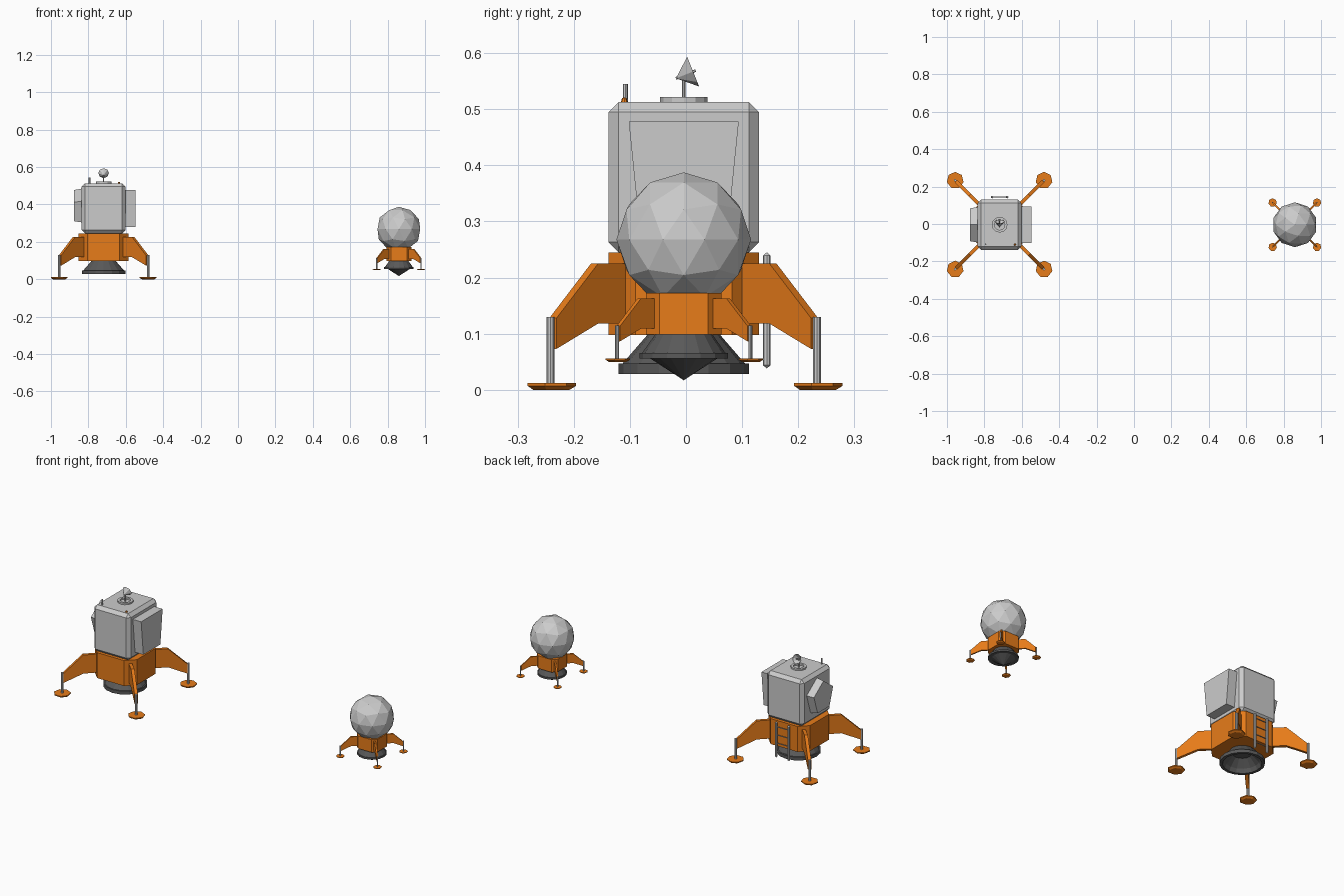
import bpy, bmesh, math
from mathutils import Vector, Matrix

if "Cube" in bpy.data.objects:
    bpy.data.objects.remove(bpy.data.objects["Cube"])


def material(name, rgb):
    m = bpy.data.materials.new(name)
    m.diffuse_color = (*rgb, 1)
    m.use_nodes = True
    m.node_tree.nodes["Principled BSDF"].inputs["Base Color"].default_value = m.diffuse_color
    return m


ORANGE = material("orange", (0.8, 0.2, 0.01))
DARK = material("dark_grey", (0.1, 0.1, 0.1))


def finish(bm, name, base, mat=None, fix=True):
    """base = (centre, scale) of the lander the part belongs to."""
    if fix:
        bmesh.ops.recalc_face_normals(bm, faces=bm.faces)
    me = bpy.data.meshes.new(name)
    bm.to_mesh(me)
    bm.free()
    ob = bpy.data.objects.new(name, me)
    bpy.context.collection.objects.link(ob)
    ob.location, s = base
    ob.scale = (s, s, s)
    if mat:
        me.materials.append(mat)
    return ob


def lathe(name, base, profile, n, mat=None, at=(0, 0, 0), tilt=None, close=False):
    """Spin (r, z) points round z; first vertex points to +y."""
    bm = bmesh.new()
    rings = []
    for r, z in profile:
        if r == 0:
            rings.append([bm.verts.new((0, 0, z))] * n)
        else:
            rings.append([bm.verts.new((r * math.sin(2 * math.pi * i / n),
                                        r * math.cos(2 * math.pi * i / n), z)) for i in range(n)])
    pairs = list(zip(rings, rings[1:])) + ([(rings[-1], rings[0])] if close else [])
    for a, b in pairs:
        for i in range(n):
            j = (i + 1) % n
            bm.faces.new(dict.fromkeys((a[i], a[j], b[j], b[i])))
    if tilt:
        bmesh.ops.transform(bm, matrix=tilt, verts=bm.verts)
    bmesh.ops.translate(bm, vec=at, verts=bm.verts)
    return finish(bm, name, base, mat)


def rod(name, base, a, b, r, n=8, mat=None):
    d = Vector(b) - Vector(a)
    tilt = d.to_track_quat('Z', 'Y').to_matrix().to_4x4()
    return lathe(name, base, [(0, 0), (r, 0), (r, d.length), (0, d.length)], n, mat, a, tilt)


def prism(name, base, pts, vec, mat=None, taper=1.0, turn=0):
    """Extrude a flat polygon along vec, optionally tapering the far end."""
    bm = bmesh.new()
    f = bm.faces.new([bm.verts.new(p) for p in pts])
    res = bmesh.ops.extrude_face_region(bm, geom=[f], use_keep_orig=True)
    far = [v for v in res["geom"] if isinstance(v, bmesh.types.BMVert)]
    mid = sum((v.co for v in far), Vector()) / len(far)
    for v in far:
        v.co = mid + (v.co - mid) * taper + Vector(vec)
    bmesh.ops.rotate(bm, matrix=Matrix.Rotation(turn, 3, 'Z'), verts=bm.verts)
    return finish(bm, name, base, mat)


def landing_stage(prefix, base):
    # chamfered square body
    h, c = 0.134, 0.086
    octagon = [(h, -c), (h, c), (c, h), (-c, h), (-h, c), (-h, -c), (-c, -h), (c, -h)]
    prism(prefix + "_descent_body", base, [(x, y, 0.098) for x, y in octagon], (0, 0, 0.147), ORANGE)
    # four legs on the diagonals
    side = [(0.105, 0.225), (0.159, 0.225), (0.233, 0.128), (0.233, 0.073), (0.159, 0.118), (0.105, 0.118)]
    t, off = 0.018, 0.2375
    for k in range(4):
        turn = math.radians(45 + 90 * k)
        prism(f"{prefix}_leg_{k}", base, [(d * math.sqrt(2), -t / 2, z) for d, z in side],
              (0, t, 0), ORANGE, turn=turn)
        x = off * (1 if k in (0, 3) else -1)
        y = off * (1 if k in (0, 1) else -1)
        rod(f"{prefix}_strut_{k}", base, (x, y, 0.01), (x, y, 0.13), 0.0068)
        lathe(f"{prefix}_foot_pad_{k}", base,
              [(0, 0), (0.034, 0), (0.0455, 0.007), (0.0455, 0.012), (0, 0.012)], 7, ORANGE, at=(x, y, 0))


big = ((-0.7185, -0.004, 0), 1.0)
small = ((0.86, -0.004, 0.05), 0.5)
landing_stage("large", big)
landing_stage("small", small)

# ---- large lander ----
# cabin with bevelled edges
bm = bmesh.new()
bmesh.ops.create_cube(bm, size=1, matrix=Matrix.Translation((0, 0, 0.379)) @ Matrix.Diagonal((0.234, 0.268, 0.268, 1)))
bmesh.ops.bevel(bm, geom=bm.edges[:], offset=0.018, segments=1, affect='EDGES')
finish(bm, "cabin", big)

# side panels
prism("right_side_panel", big,
      [(0.115, -0.098, 0.478), (0.115, 0.098, 0.478), (0.115, 0.078, 0.28), (0.115, -0.078, 0.28)],
      (0.055, 0, 0))
prism("left_side_panel", big,
      [(-0.115, 0.1 * math.sin(i * math.tau / 5), 0.385 + 0.1 * math.cos(i * math.tau / 5)) for i in range(5)],
      (-0.044, 0, 0), taper=0.92)

# hollow engine bell
lathe("large_engine_bell", big,
      [(0, 0.1), (0.063, 0.1), (0.109, 0.047), (0.116, 0.047), (0.116, 0.028), (0.1, 0.028),
       (0.09, 0.05), (0.05, 0.088), (0, 0.088)], 16, DARK)

# roof hatch ring, mast and dish
lathe("hatch_ring", big, [(0.042, 0.51), (0.042, 0.522), (0.028, 0.522), (0.028, 0.51)], 12, close=True)
rod("dish_mast", big, (0, 0, 0.51), (0, 0, 0.562), 0.003, 6)
axis = Vector((0, 0.93, 0.37)).normalized()
apex = Vector((0, -0.014, 0.555))
lathe("dish", big, [(0, 0), (0.0285, 0.033), (0.026, 0.033), (0, 0.004)], 8,
      at=apex, tilt=axis.to_track_quat('Z', 'Y').to_matrix().to_4x4())
rod("dish_feed", big, apex, apex + axis * 0.038, 0.0025, 6)

# roof antenna and lamp
rod("roof_antenna", big, (-0.075, -0.104, 0.505), (-0.075, -0.104, 0.545), 0.0045)
lathe("roof_lamp", big, [(0, 0.508), (0.007, 0.508), (0.004, 0.52), (0, 0.521)], 8, ORANGE, at=(0.082, -0.106, 0))

# rear ladder
for sx in (-1, 1):
    lathe("ladder_rail", big, [(0, 0.038), (0.007, 0.044), (0.007, 0.239), (0, 0.245)], 8,
          at=(sx * 0.04, 0.148, 0))
for k in range(4):
    z = 0.075 + k * 0.047
    rod(f"ladder_rung_{k}", big, (-0.04, 0.148, z), (0.04, 0.148, z), 0.0025, 6)

# ---- small lander ----
# faceted ball cabin
bm = bmesh.new()
bmesh.ops.create_icosphere(bm, subdivisions=2, radius=0.24, matrix=Matrix.Translation((0, 0, 0.435)))
finish(bm, "ball_cabin", small)

# engine bell with a pointed lower plug
lathe("small_engine_bell", small,
      [(0, 0.1), (0.1, 0.1), (0.148, 0.032), (0.157, 0.032), (0.157, 0.012), (0.12, 0.012), (0, -0.066)],
      16, DARK)
